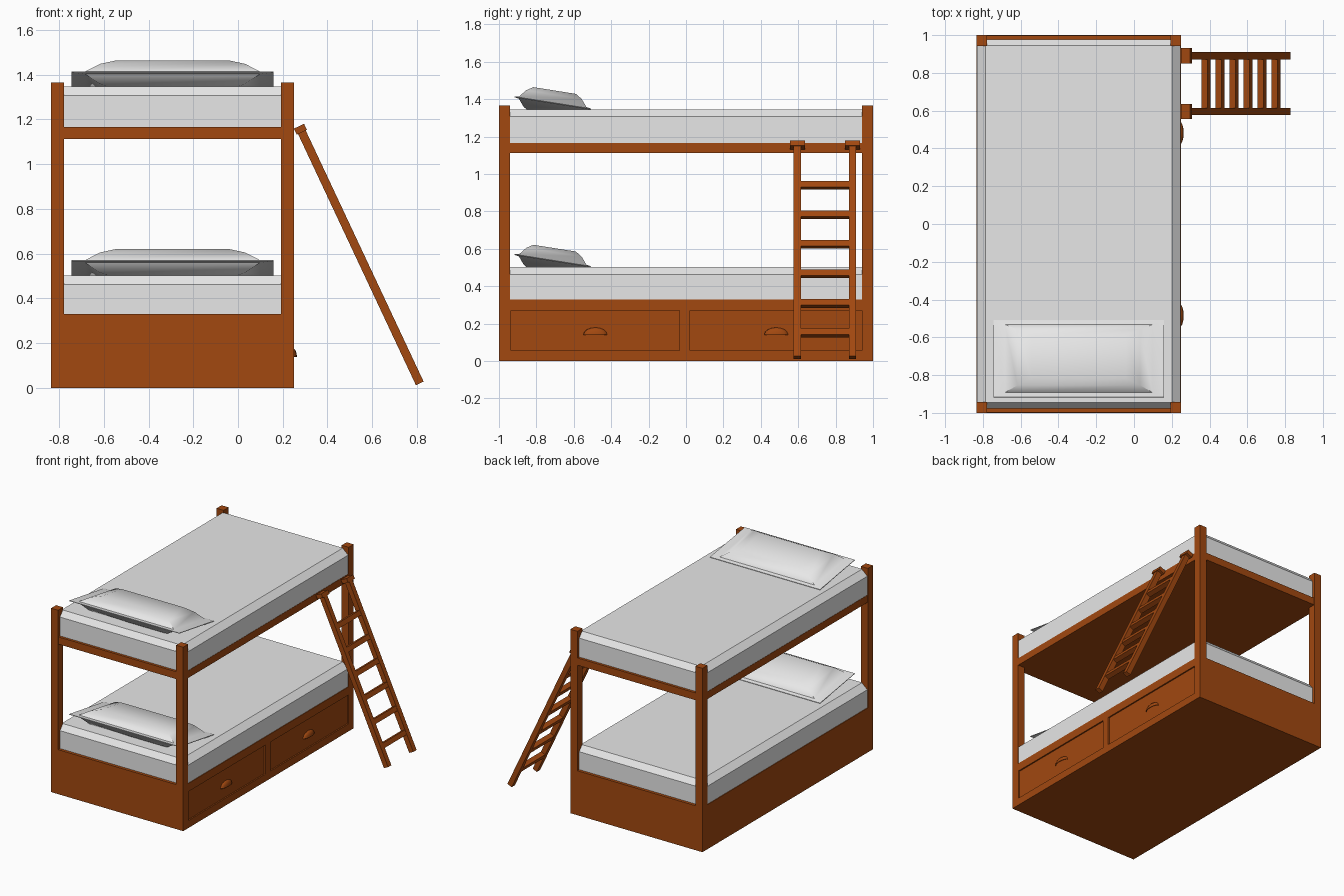
import bpy, bmesh, math
from mathutils import Matrix, Vector

cube = bpy.data.objects.get("Cube")
if cube:
    bpy.data.objects.remove(cube, do_unlink=True)


def material(name, color):
    m = bpy.data.materials.new(name)
    m.use_nodes = True
    m.diffuse_color = color
    m.node_tree.nodes["Principled BSDF"].inputs["Base Color"].default_value = color
    return m


wood = material("warm_wood", (0.36, 0.065, 0.005, 1))
linen = material("pale_linen", (0.8, 0.8, 0.8, 1))

X0, X1, Y = -0.835, 0.25, 1.0      # bed footprint
XC = (X0 + X1) / 2
POST = 0.058


def finish(name, bm, mat, smooth=None):
    bmesh.ops.recalc_face_normals(bm, faces=bm.faces)
    mesh = bpy.data.meshes.new(name)
    bm.to_mesh(mesh)
    bm.free()
    ob = bpy.data.objects.new(name, mesh)
    bpy.context.collection.objects.link(ob)
    mesh.materials.append(mat)
    bpy.ops.object.select_all(action='DESELECT')
    ob.select_set(True)
    bpy.context.view_layer.objects.active = ob
    if smooth:
        bpy.ops.object.shade_smooth_by_angle(angle=math.radians(smooth))
    return ob


def box(name, lo, hi, mat=wood):
    lo, hi = Vector(lo), Vector(hi)
    bm = bmesh.new()
    bmesh.ops.create_cube(bm, size=1, matrix=Matrix.Translation((lo + hi) / 2)
                          @ Matrix.Diagonal((*(hi - lo), 1)))
    return finish(name, bm, mat)


def stacked_rings(name, rings, mat, matrix, smooth=None):
    """Loft rectangles given as (half x, half y, z) and cap both ends."""
    bm = bmesh.new()
    loops = [[bm.verts.new((sx * hx, sy * hy, z))
              for sx, sy in ((-1, -1), (1, -1), (1, 1), (-1, 1))]
             for hx, hy, z in rings]
    for a, b in zip(loops, loops[1:]):
        for i in range(4):
            j = (i + 1) % 4
            bm.faces.new((a[i], a[j], b[j], b[i]))
    bm.faces.new(loops[0][::-1])
    bm.faces.new(loops[-1])
    bm.transform(matrix)
    return finish(name, bm, mat, smooth)


# Base with two recessed drawer fronts on its left side
base = box("drawer_base", (X0, -Y, 0), (X1, Y, 0.33))
for side, y0, y1 in (("front", -0.935, -0.035), ("back", 0.022, 0.942)):
    cutter = box("drawer_cutter", (X1 - 0.01, y0, 0.055), (X1 + 0.1, y1, 0.27))
    cutter.hide_render = True
    mod = base.modifiers.new("recess", 'BOOLEAN')
    mod.operation = 'DIFFERENCE'
    mod.solver = 'EXACT'
    mod.object = cutter
    bpy.context.view_layer.objects.active = base
    bpy.ops.object.modifier_apply(modifier=mod.name)
    bpy.data.objects.remove(cutter, do_unlink=True)

    # Cup handle: a hollow quarter of a squashed ball
    bm = bmesh.new()
    bmesh.ops.create_uvsphere(bm, u_segments=16, v_segments=8, radius=1)
    for normal in ((-1, 0, 0), (0, 0, -1)):
        bmesh.ops.bisect_plane(bm, geom=bm.verts[:] + bm.edges[:] + bm.faces[:],
                               plane_co=(0, 0, 0), plane_no=normal, clear_outer=True)
    bm.transform(Matrix.Translation((X1 - 0.01, (y0 + y1) / 2, 0.143))
                 @ Matrix.Diagonal((0.023, 0.063, 0.036, 1)))
    handle = finish(side + "_drawer_handle", bm, wood, 40)
    handle.modifiers.new("shell", 'SOLIDIFY').thickness = 0.004

# Corner posts
for xn, x in (("right", X0), ("left", X1 - POST)):
    for yn, y in (("front", -Y), ("back", Y - POST)):
        box(f"{yn}_{xn}_post", (x, y, 0.33), (x + POST, y + POST, 1.365))

# Upper bunk deck
E = 0.003
box("upper_deck", (X0 + E, -Y + E, 1.112), (X1 - E, Y - E, 1.166))

# Mattresses and pillows for both bunks
HX, HY = (X1 - X0) / 2 - 0.005, 0.978
for level, bottom, top in (("lower", 0.33, 0.503), ("upper", 1.166, 1.346)):
    stacked_rings(level + "_mattress",
                  [(HX, HY, bottom), (HX, HY, top - 0.04), (HX - 0.045, HY - 0.033, top)],
                  linen, Matrix.Translation((XC, 0, 0)))
    puff = [(0.39, 0.182, 0.006), (0.325, 0.15, 0.045), (0.25, 0.115, 0.067)]
    flange = [(0.452, 0.207, -0.002), (0.452, 0.207, 0.002)]
    rings = [(x, y, -z) for x, y, z in reversed(puff)] + flange + puff
    stacked_rings(level + "_pillow", rings, linen,
                  Matrix.Translation((XC, -0.713, top + 0.034))
                  @ Matrix.Rotation(math.radians(-9), 4, 'X'), 40)

# Leaning ladder: rails, top hooks and rungs share one tilt
head, foot = Vector((0.275, 0, 1.165)), Vector((0.8125, 0, 0.02))
axis = foot - head
tilt = Matrix.Rotation(math.atan2(-axis.x, -axis.z), 4, 'Y')


def tilted_box(name, center, size):
    bm = bmesh.new()
    bmesh.ops.create_cube(bm, size=1, matrix=Matrix.Translation(center) @ tilt
                          @ Matrix.Diagonal((*size, 1)))
    return finish(name, bm, wood)


T = 0.038
RAILS = (0.595, 0.891)
for label, y in zip(("front", "back"), RAILS):
    mid = (head + foot) / 2
    tilted_box(label + "_ladder_rail", (mid.x, y, mid.z), (T, T, axis.length))
    tilted_box(label + "_ladder_hook", (0.279, y, 1.156), (0.05, 0.08, 0.03))
for i in range(6):
    z = 0.94 - 0.158 * i
    p = head + axis * ((z - head.z) / axis.z)
    tilted_box(f"ladder_rung_{i + 1}", (p.x, sum(RAILS) / 2, z),
               (T - 0.003, RAILS[1] - RAILS[0], T - 0.003))
